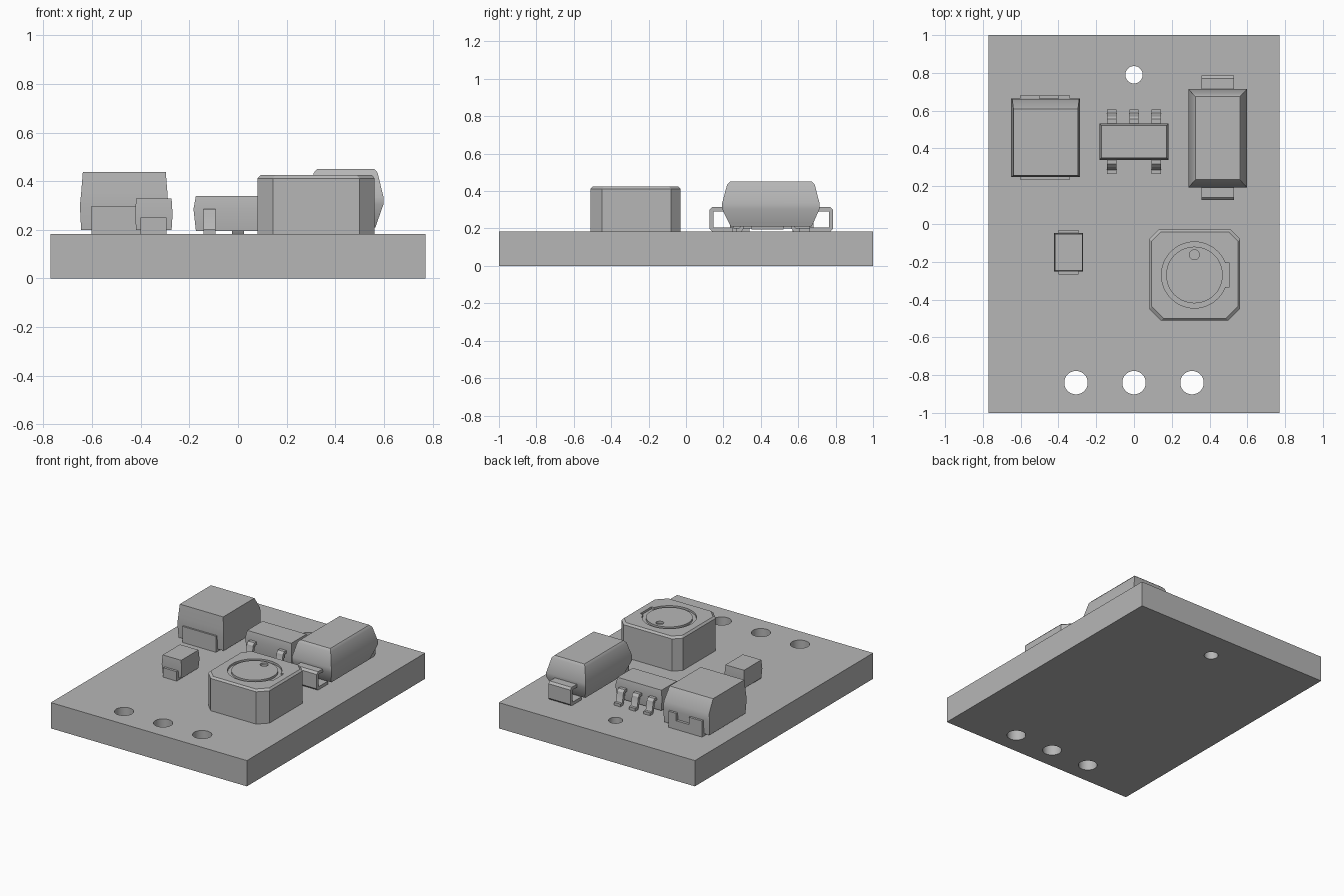
import bpy, bmesh, math
from mathutils import Matrix, Vector

if "Cube" in bpy.data.objects:
    bpy.data.objects.remove(bpy.data.objects["Cube"], do_unlink=True)

grey = bpy.data.materials.new("plain grey")
grey.use_nodes = True
GREY = (0.47, 0.47, 0.47, 1)
grey.diffuse_color = GREY
grey.node_tree.nodes["Principled BSDF"].inputs["Base Color"].default_value = GREY

DECK = 0.183  # top surface of the board


def finish(name, bm):
    bmesh.ops.recalc_face_normals(bm, faces=bm.faces)
    mesh = bpy.data.meshes.new(name)
    bm.to_mesh(mesh)
    bm.free()
    mesh.materials.append(grey)
    obj = bpy.data.objects.new(name, mesh)
    bpy.context.collection.objects.link(obj)
    return obj


def loft(name, rings):
    """Skin a closed solid through rings that have equal point counts."""
    bm = bmesh.new()
    loops = [[bm.verts.new(p) for p in ring] for ring in rings]
    for a, b in zip(loops, loops[1:]):
        for i in range(len(a)):
            j = (i + 1) % len(a)
            bm.faces.new((a[i], a[j], b[j], b[i]))
    bm.faces.new(loops[0])
    bm.faces.new(loops[-1])
    return finish(name, bm)


def rect(z, x0, x1, y0, y1):
    return [(x0, y0, z), (x1, y0, z), (x1, y1, z), (x0, y1, z)]


def box(name, x0, x1, y0, y1, z0, z1):
    return loft(name, [rect(z0, x0, x1, y0, y1), rect(z1, x0, x1, y0, y1)])


def cylinder(name, x, y, r, z0, z1):
    bm = bmesh.new()
    bmesh.ops.create_cone(bm, cap_ends=True, segments=48, radius1=r, radius2=r, depth=z1 - z0,
                          matrix=Matrix.Translation((x, y, (z0 + z1) / 2)))
    return finish(name, bm)


def cut(obj, cutters):
    for c in cutters:
        mod = obj.modifiers.new("cut", 'BOOLEAN')
        mod.operation, mod.solver, mod.object = 'DIFFERENCE', 'EXACT', c
        bpy.context.view_layer.objects.active = obj
        bpy.ops.object.modifier_apply(modifier=mod.name)
        bpy.data.objects.remove(c, do_unlink=True)


def strip(name, x0, x1, path, thick):
    """Bent sheet metal: offset a (y, z) centre line and extrude it along x."""
    pts = [Vector(p) for p in path]
    left, right = [], []
    for i, p in enumerate(pts):
        d0 = (p - pts[i - 1]).normalized() if i else (pts[1] - p).normalized()
        d1 = (pts[i + 1] - p).normalized() if i < len(pts) - 1 else d0
        t = (d0 + d1).normalized()
        n = Vector((-t.y, t.x)) * (thick / 2 / max(t.dot(d0), 0.3))
        left.append(p + n)
        right.append(p - n)
    outline = left + right[::-1]
    return loft(name, [[(x, q.x, q.y) for q in outline] for x in (x0, x1)])


# Circuit board with mounting and wire holes
board = box("circuit_board", -0.77, 0.77, -1, 1, 0, DECK)
holes = [(0, 0.79, 0.046)] + [(x, -0.84, 0.062) for x in (-0.307, 0, 0.307)]
cut(board, [cylinder("hole_cutter", x, y, r, -0.1, 0.4) for x, y, r in holes])

# Large block capacitor with a sloped rear top edge
loft("capacitor_body", [
    rect(0.2, -0.645, -0.29, 0.254, 0.66),
    rect(0.3, -0.65, -0.287, 0.248, 0.665),
    rect(0.35, -0.645, -0.29, 0.25, 0.662),
    rect(0.437, -0.638, -0.297, 0.258, 0.608)])
box("capacitor_front_terminal", -0.603, -0.338, 0.236, 0.26, DECK, 0.297)
box("capacitor_front_foot", -0.603, -0.338, 0.236, 0.34, DECK, 0.2)
box("capacitor_rear_terminal", -0.603, -0.338, 0.655, 0.681, DECK, 0.245)
box("capacitor_rear_foot", -0.603, -0.338, 0.57, 0.681, DECK, 0.2)
for side, x0, x1 in (("right", -0.603, -0.5), ("left", -0.4, -0.338)):
    box("capacitor_rear_tab_" + side, x0, x1, 0.655, 0.681, 0.245, 0.297)

# Small chip capacitor
loft("chip_body", [
    rect(0.2, -0.419, -0.273, -0.247, -0.053),
    rect(0.265, -0.423, -0.269, -0.252, -0.048),
    rect(0.328, -0.419, -0.273, -0.247, -0.053)])
for end, y0, y1 in (("front", -0.268, -0.24), ("rear", -0.06, -0.031)):
    box("chip_terminal_" + end, -0.4, -0.294, y0, y1, DECK, 0.25)
    inward = 0.05 if end == "front" else -0.05
    box("chip_foot_" + end, -0.4, -0.294, min(y0, y0 + inward), max(y1, y1 + inward), DECK, 0.201)

# Five-lead regulator with gull-wing leads
loft("regulator_body", [
    rect(0.195, -0.173, 0.173, 0.35, 0.522),
    rect(0.285, -0.183, 0.183, 0.34, 0.532),
    rect(0.34, -0.173, 0.173, 0.35, 0.522)])
MID = 0.436
profile = [(0.06, 0.275), (0.115, 0.275), (0.125, 0.265), (0.137, 0.205), (0.145, 0.193), (0.17, 0.193)]
for side, s, xs in (("rear", 1, (-0.117, 0, 0.117)), ("front", -1, (-0.117, 0.117))):
    for x in xs:
        strip("regulator_lead_" + side, x - 0.025, x + 0.025,
              [(MID + s * y, z) for y, z in profile], 0.02)

# Diode with tapered moulded body and wrapped leads
loft("diode_body", [
    rect(0.21, 0.322, 0.565, 0.24, 0.67),
    rect(0.228, 0.316, 0.571, 0.23, 0.68),
    rect(0.305, 0.288, 0.598, 0.193, 0.714),
    rect(0.335, 0.288, 0.598, 0.193, 0.714),
    rect(0.435, 0.312, 0.574, 0.22, 0.688),
    rect(0.451, 0.326, 0.56, 0.235, 0.674)])
wrap = [(0.21, 0.303), (0.311, 0.303), (0.319, 0.295), (0.319, 0.202), (0.311, 0.194), (0.205, 0.194)]
for side, s in (("rear", 1), ("front", -1)):
    strip("diode_lead_" + side, 0.358, 0.53, [(0.456 + s * y, z) for y, z in wrap], 0.022)


# Square inductor with clipped corners
def clipped(z, inset):
    x0, x1, y0, y1 = 0.081 + inset, 0.562 - inset, -0.511 + inset, -0.03 - inset
    f, b = 0.062, 0.05
    return [(x0 + f, y0, z), (x1 - f, y0, z), (x1, y0 + f, z), (x1, y1 - b, z),
            (x1 - b, y1, z), (x0 + b, y1, z), (x0, y1 - b, z), (x0, y0 + f, z)]


inductor = loft("inductor_body", [clipped(DECK, 0), clipped(0.412, 0), clipped(0.425, 0.012)])
CX, CY = 0.32, -0.27
FLOOR = 0.41
cut(inductor, [cylinder("pocket_cutter", CX, CY, 0.175, FLOOR, 0.5),
               box("notch_cutter", CX + 0.1, CX + 0.185, CY - 0.063, CY + 0.063, FLOOR, 0.5)])
core = cylinder("inductor_core", CX, CY, 0.15, FLOOR - 0.03, 0.425)
cut(core, [cylinder("dot_cutter", CX, CY + 0.107, 0.026, FLOOR, 0.5)])

# Smooth curved walls while keeping creases sharp
for obj in bpy.context.collection.objects:
    obj.select_set(obj.type == 'MESH')
bpy.context.view_layer.objects.active = board
bpy.ops.object.shade_smooth_by_angle(angle=math.radians(30))
